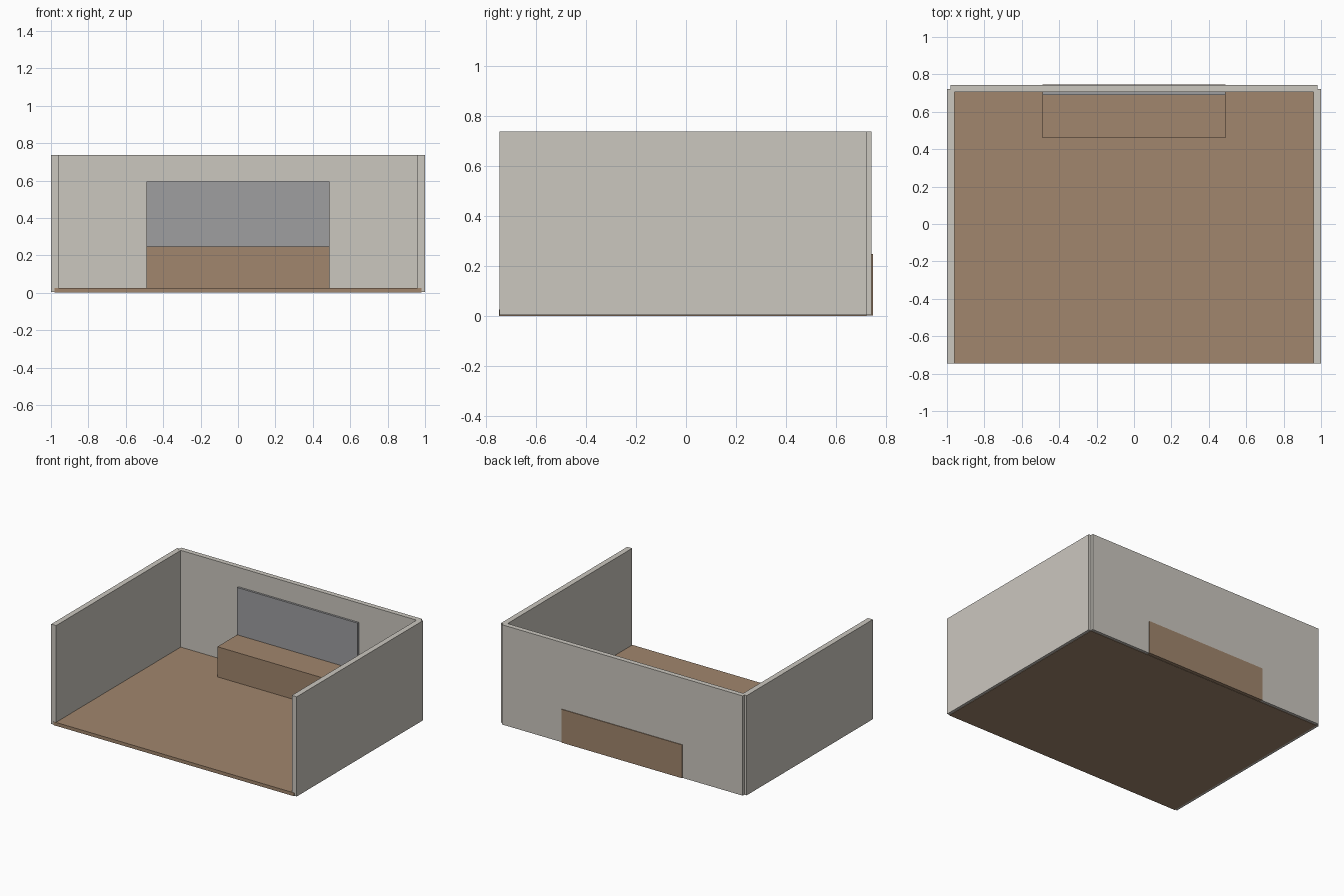
import bpy

if "Cube" in bpy.data.objects:
    bpy.data.objects.remove(bpy.data.objects["Cube"])


def material(name, rgb):
    m = bpy.data.materials.new(name)
    m.diffuse_color = (*rgb, 1.0)
    m.use_nodes = True
    m.node_tree.nodes["Principled BSDF"].inputs["Base Color"].default_value = m.diffuse_color
    return m


WALL = material("warm_grey_plaster", (0.597, 0.571, 0.521))
WOOD = material("brown_wood", (0.356, 0.238, 0.153))
PANEL = material("cool_grey", (0.342, 0.342, 0.352))


def box(name, x, y, z, mat):
    """Axis-aligned box from (min, max) ranges."""
    bpy.ops.mesh.primitive_cube_add(
        size=1, location=[(a + b) / 2 for a, b in (x, y, z)])
    ob = bpy.context.object
    ob.name = name
    ob.scale = [b - a for a, b in (x, y, z)]
    bpy.ops.object.transform_apply(location=False, rotation=False, scale=True)
    ob.data.materials.append(mat)
    return ob


# Floor slab, slightly proud of the wall ends
box("floor", (-0.98, 0.98), (-0.747, 0.722), (0, 0.025), WOOD)

# Side walls
for side, x in (("left", (-1.0, -0.96)), ("right", (0.96, 1.0))):
    box(side + "_wall", x, (-0.745, 0.722), (0.003, 0.737), WALL)

# Back wall, overlapping the side walls at the corners
box("back_wall", (-0.981, 0.981), (0.705, 0.742), (0.003, 0.7372), WALL)

# Bench block, passing just through the back wall
box("bench", (-0.49, 0.49), (0.46, 0.747), (0.002, 0.247), WOOD)

# Upright panel behind the bench
box("back_panel", (-0.49, 0.49), (0.69, 0.708), (0.24, 0.595), PANEL)
